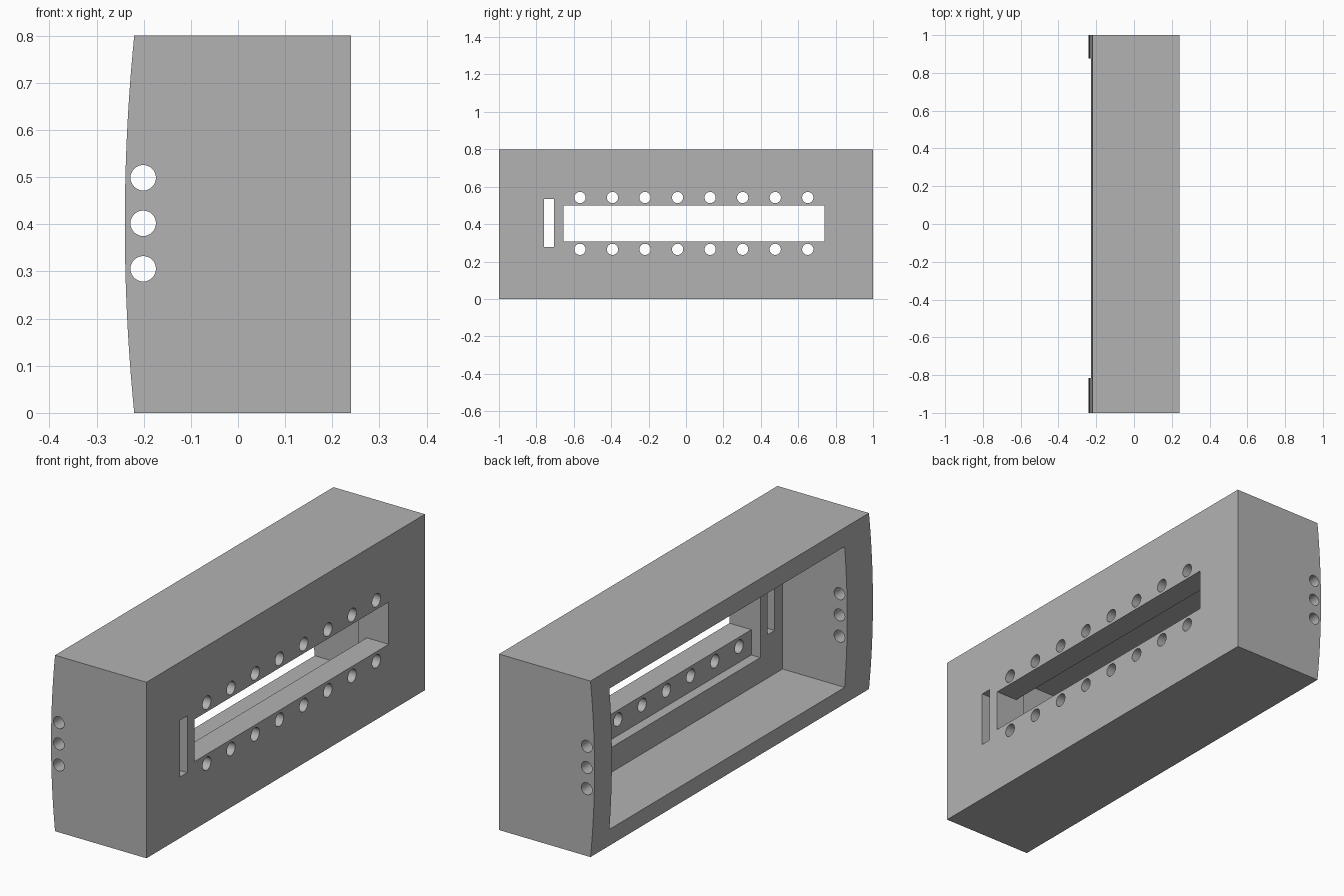
import bpy
import bmesh
from mathutils import Matrix, Vector

if "Cube" in bpy.data.objects:
    bpy.data.objects.remove(bpy.data.objects["Cube"])

grey = bpy.data.materials.new("plain grey")
grey.use_nodes = True
colour = (0.45, 0.45, 0.45, 1)
grey.diffuse_color = colour
grey.node_tree.nodes["Principled BSDF"].inputs["Base Color"].default_value = colour


def add_object(name, bm):
    bmesh.ops.recalc_face_normals(bm, faces=bm.faces)
    mesh = bpy.data.meshes.new(name)
    bm.to_mesh(mesh)
    bm.free()
    mesh.materials.append(grey)
    obj = bpy.data.objects.new(name, mesh)
    bpy.context.collection.objects.link(obj)
    return obj


def box_cutter(name, x, y, z):
    """Box spanning the given (low, high) ranges."""
    bm = bmesh.new()
    size = [r[1] - r[0] for r in (x, y, z)]
    mid = [(r[0] + r[1]) / 2 for r in (x, y, z)]
    bmesh.ops.create_cube(bm, size=1, matrix=Matrix.Translation(mid) @ Matrix.Diagonal((*size, 1)))
    return add_object(name, bm)


def drill_cutter(name, centres, radius, length, axis):
    """Row of round drills, all along one axis."""
    bm = bmesh.new()
    turn = Vector((0, 0, 1)).rotation_difference(Vector(axis)).to_matrix().to_4x4()
    for c in centres:
        bmesh.ops.create_cone(bm, cap_ends=True, segments=32, radius1=radius, radius2=radius,
                              depth=length, matrix=Matrix.Translation(c) @ turn)
    return add_object(name, bm)


# Housing: side profile with one gently bowed edge, extruded along y
HEIGHT, STEPS = 0.8, 24
profile = [(0.24, 0), (0.24, HEIGHT)]
for i in range(STEPS + 1):
    t = 1 - 2 * i / STEPS
    profile.append((-0.22 - 0.02 * (1 - t * t), HEIGHT * (1 + t) / 2))
bm = bmesh.new()
end = bm.faces.new([bm.verts.new((x, -1, z)) for x, z in profile])
grown = bmesh.ops.extrude_face_region(bm, geom=[end], use_keep_orig=True)
bmesh.ops.translate(bm, vec=(0, 2, 0),
                    verts=[v for v in grown["geom"] if isinstance(v, bmesh.types.BMVert)])
housing = add_object("housing", bm)

# Cavity, stepped pocket, window, slot and drilled holes
window_y = (-0.655, 0.74)
screw_centres = [(0.2, -0.567 + 0.174 * i, z) for i in range(8) for z in (0.265, 0.542)]
end_centres = [(-0.201, 0, 0.402 + 0.0965 * i) for i in (-1, 0, 1)]
cutters = [
    box_cutter("cavity_cutter", (-0.4, 0.085), (-0.815, 0.875), (0.08, 0.72)),
    box_cutter("pocket_cutter", (0, 0.13), window_y, (0.193, 0.613)),
    box_cutter("window_cutter", (0.05, 0.4), window_y, (0.308, 0.5)),
    box_cutter("slot_cutter", (0.05, 0.4), (-0.758, -0.707), (0.277, 0.535)),
    drill_cutter("screw_hole_cutter", screw_centres, 0.03, 0.2, (1, 0, 0)),
    drill_cutter("end_hole_cutter", end_centres, 0.027, 2.4, (0, 1, 0)),
]
bpy.ops.object.select_all(action="DESELECT")
housing.select_set(True)
bpy.context.view_layer.objects.active = housing
for cutter in cutters:
    cut = housing.modifiers.new(cutter.name, "BOOLEAN")
    cut.operation, cut.solver, cut.object = "DIFFERENCE", "EXACT", cutter
    bpy.ops.object.modifier_apply(modifier=cut.name)
    bpy.data.objects.remove(cutter)

bpy.ops.object.shade_smooth_by_angle(angle=0.5)
